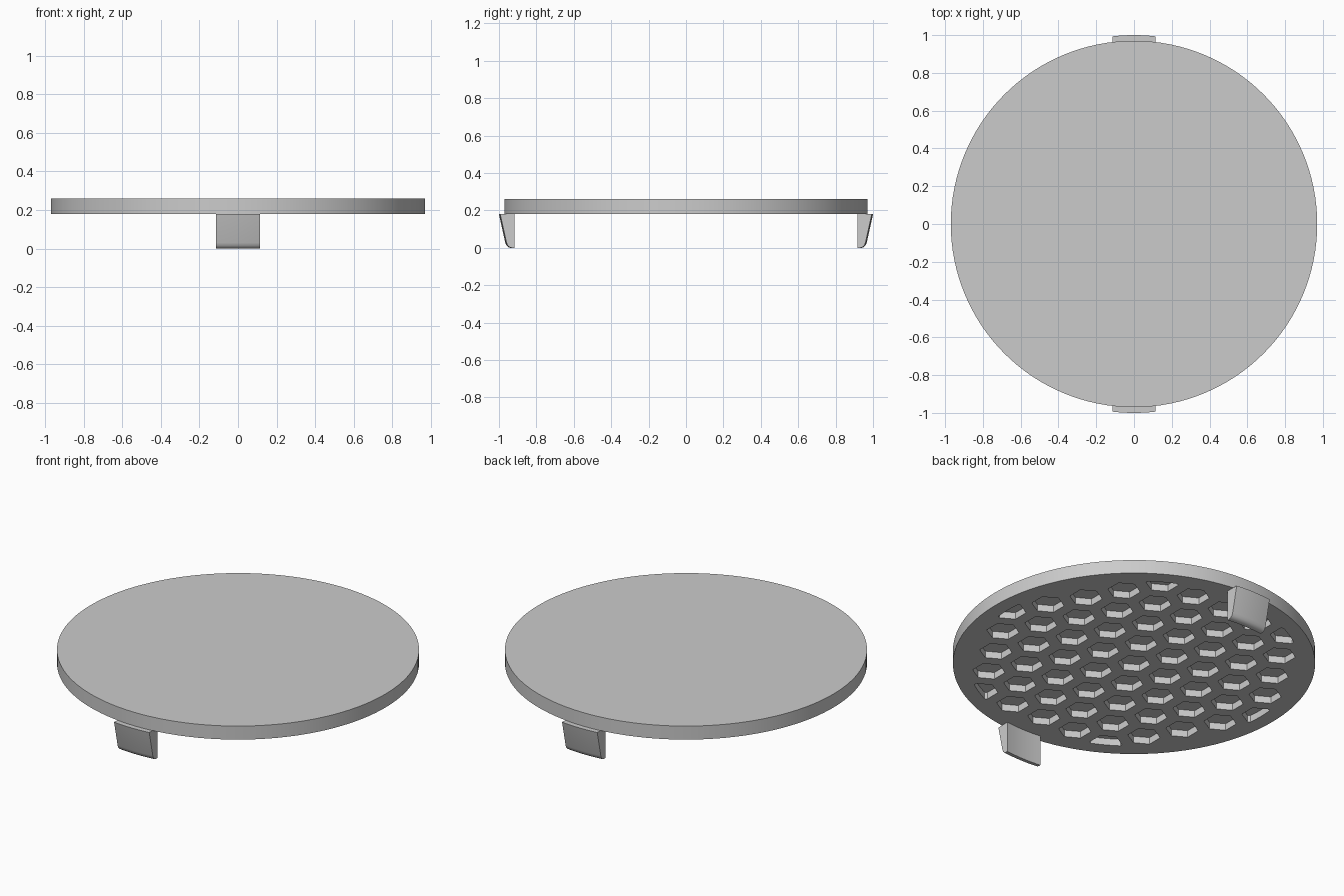
import bpy, bmesh, math

if "Cube" in bpy.data.objects:
    bpy.data.objects.remove(bpy.data.objects["Cube"], do_unlink=True)

RADIUS, BOTTOM, TOP = 0.97, 0.18, 0.26
PITCH, HEX_R, FIELD_R, DEPTH = 0.217, 0.088, 0.885, 0.04

grey = bpy.data.materials.new("light grey")
grey.use_nodes = True
grey.diffuse_color = (0.6, 0.6, 0.6, 1)
grey.node_tree.nodes["Principled BSDF"].inputs["Base Color"].default_value = (0.6, 0.6, 0.6, 1)


def make_object(name, bm):
    bmesh.ops.recalc_face_normals(bm, faces=bm.faces)
    mesh = bpy.data.meshes.new(name)
    bm.to_mesh(mesh)
    bm.free()
    mesh.materials.append(grey)
    obj = bpy.data.objects.new(name, mesh)
    bpy.context.collection.objects.link(obj)
    return obj


def activate(obj):
    bpy.ops.object.select_all(action='DESELECT')
    obj.select_set(True)
    bpy.context.view_layer.objects.active = obj


def add_prism(bm, outline, z0, z1):
    low = [bm.verts.new((x, y, z0)) for x, y in outline]
    high = [bm.verts.new((x, y, z1)) for x, y in outline]
    bm.faces.new(low[::-1])
    bm.faces.new(high)
    for i in range(len(low)):
        j = (i + 1) % len(low)
        bm.faces.new((low[i], low[j], high[j], high[i]))


def ring(cx, cy, r, sides, start=0.0):
    step = 2 * math.pi / sides
    return [(cx + r * math.cos(start + i * step), cy + r * math.sin(start + i * step))
            for i in range(sides)]


def trim_to_field(outline, pieces=6):
    """Subdivide an outline and pull it inside the round pocket field."""
    result = []
    for i, (x0, y0) in enumerate(outline):
        x1, y1 = outline[(i + 1) % len(outline)]
        for k in range(pieces):
            x, y = x0 + (x1 - x0) * k / pieces, y0 + (y1 - y0) * k / pieces
            s = min(1.0, FIELD_R / math.hypot(x, y))
            result.append((x * s, y * s))
    return result


# Round lid
bm = bmesh.new()
add_prism(bm, ring(0, 0, RADIUS, 128), BOTTOM, TOP)
lid = make_object("lid", bm)

# Honeycomb pockets in the underside
bm = bmesh.new()
for q in range(-4, 5):
    for r in range(-4, 5):
        if abs(q + r) > 4:
            continue
        cx, cy = PITCH * (q + r / 2), PITCH * r * math.sqrt(3) / 2
        outline = ring(cx, cy, HEX_R, 6, math.pi / 6)
        if max(math.hypot(x, y) for x, y in outline) > FIELD_R:
            outline = trim_to_field(outline)
        add_prism(bm, outline, BOTTOM - 0.05, BOTTOM + DEPTH)
cutter = make_object("pocket_cutter", bm)
cutter.hide_render = True
cut = lid.modifiers.new("pockets", 'BOOLEAN')
cut.operation, cut.solver, cut.object = 'DIFFERENCE', 'EXACT', cutter
activate(lid)
bpy.ops.object.modifier_apply(modifier=cut.name)
bpy.data.objects.remove(cutter, do_unlink=True)
bpy.ops.object.shade_smooth_by_angle(angle=math.radians(30))

# Two clips: tapered outside, rounded toe, faces following the rim
PROFILE = [(0.925, BOTTOM), (1.0, BOTTOM), (0.967, 0.03), (0.961, 0.014),
           (0.951, 0.004), (0.938, 0.0), (0.925, 0.0)]


def make_clip(name, side):
    bm = bmesh.new()
    columns = []
    for i in range(9):
        x = -0.115 + 0.23 * i / 8
        columns.append([bm.verts.new((x, side * math.sqrt(y * y - x * x), z))
                        for y, z in PROFILE])
    for a, b in zip(columns, columns[1:]):
        for i in range(len(PROFILE)):
            j = (i + 1) % len(PROFILE)
            bm.faces.new((a[i], a[j], b[j], b[i]))
    bm.faces.new(columns[0])
    bm.faces.new(columns[-1])
    activate(make_object(name, bm))
    bpy.ops.object.shade_smooth_by_angle(angle=math.radians(35))


make_clip("front_clip", -1)
make_clip("back_clip", 1)
